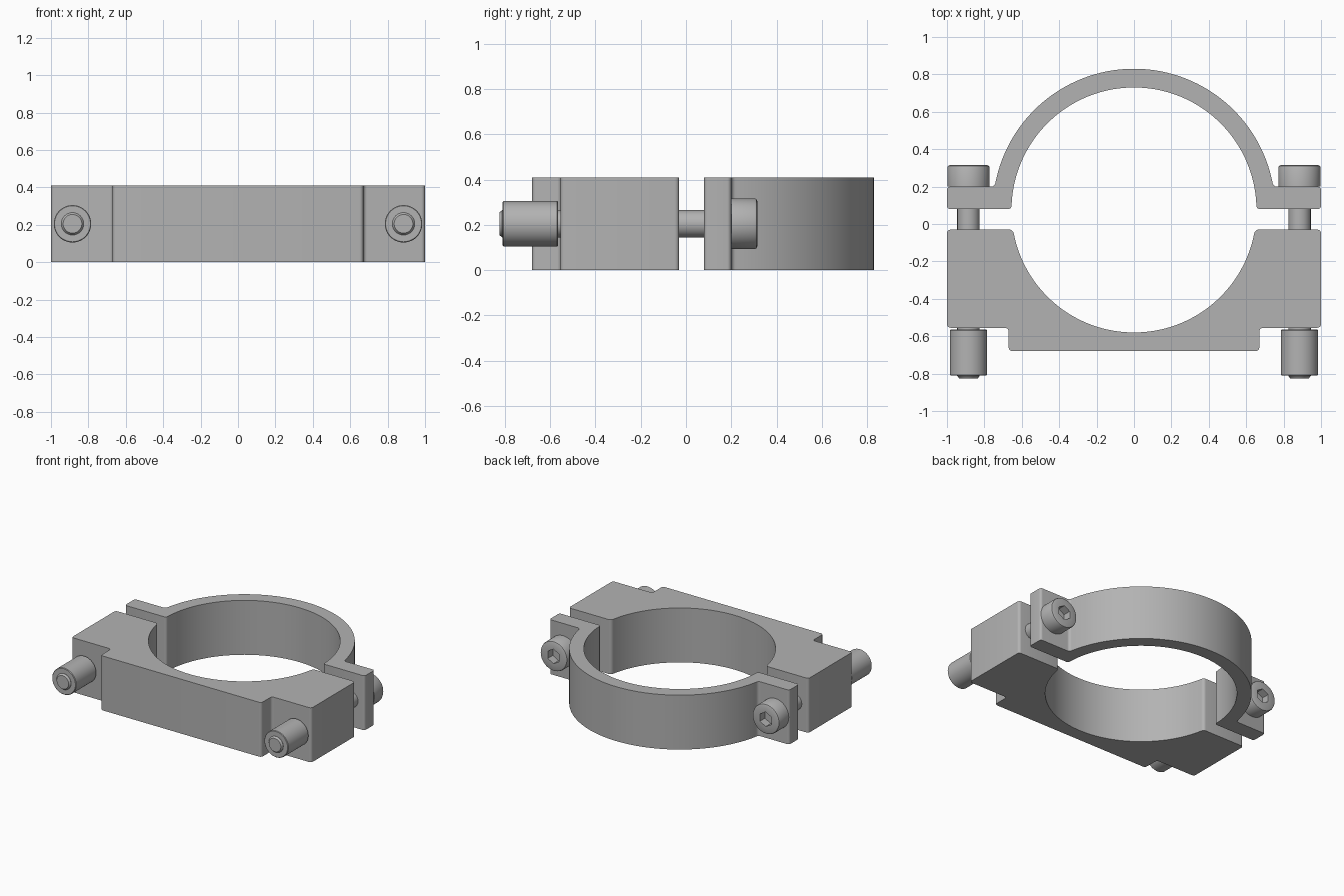
import bpy, bmesh
from math import pi, cos, sin, asin, radians, hypot
from mathutils import Matrix, Vector

cube = bpy.data.objects.get("Cube")
if cube:
    bpy.data.objects.remove(cube, do_unlink=True)

HEIGHT, BORE, OUTER, CENTRE_Y = 0.41, 0.655, 0.755, 0.075
BOLT_X, BOLT_Z = 0.885, 0.205

steel = bpy.data.materials.new("plain grey metal")
steel.use_nodes = True
GREY = (0.45, 0.45, 0.45, 1)
steel.diffuse_color = GREY
steel.node_tree.nodes["Principled BSDF"].inputs["Base Color"].default_value = GREY


def finish(name, bm):
    bmesh.ops.recalc_face_normals(bm, faces=bm.faces[:])
    mesh = bpy.data.meshes.new(name)
    bm.to_mesh(mesh)
    bm.free()
    mesh.materials.append(steel)
    obj = bpy.data.objects.new(name, mesh)
    bpy.context.collection.objects.link(obj)
    return obj


def smooth(obj):
    bpy.ops.object.select_all(action="DESELECT")
    obj.select_set(True)
    bpy.context.view_layer.objects.active = obj
    bpy.ops.object.shade_smooth_by_angle(angle=radians(30))


def arc(radius, start, end, steps=72):
    """Points around the clamp axis, from one angle to another."""
    angles = [start + (end - start) * i / steps for i in range(steps + 1)]
    return [(radius * cos(a), CENTRE_Y + radius * sin(a)) for a in angles]


def plate(name, outline, fillet=0.02):
    """Extrude an outline upward and round its vertical corners."""
    bm = bmesh.new()
    base = bm.faces.new([bm.verts.new((x, y, 0)) for x, y in outline])
    top = bmesh.ops.extrude_face_region(bm, geom=[base])["geom"]
    bmesh.ops.translate(bm, vec=(0, 0, HEIGHT),
                        verts=[v for v in top if isinstance(v, bmesh.types.BMVert)])
    bmesh.ops.recalc_face_normals(bm, faces=bm.faces[:])
    corners = [e for e in bm.edges
               if abs(e.verts[0].co.z - e.verts[1].co.z) > 0.1
               and e.calc_face_angle(0) > radians(30)]
    bmesh.ops.bevel(bm, geom=corners, offset=fillet, segments=5,
                    profile=0.5, affect="EDGES", clamp_overlap=True)
    smooth(finish(name, bm))


def lathe(name, profile, x, steps=48):
    """Turn a (radius, y) profile around a bolt axis."""
    bm = bmesh.new()
    verts = [bm.verts.new((r, y, 0)) for r, y in profile]
    edges = [bm.edges.new(pair) for pair in zip(verts, verts[1:])]
    bmesh.ops.spin(bm, geom=verts + edges, cent=(0, 0, 0), axis=(0, 1, 0),
                   angle=2 * pi, steps=steps)
    bmesh.ops.remove_doubles(bm, verts=bm.verts[:], dist=0.0001)
    bmesh.ops.translate(bm, vec=(x, 0, BOLT_Z), verts=bm.verts[:])
    return finish(name, bm)


def cut_socket(bolt, x, radius=0.055, depth=0.06, face_y=0.315):
    """Sink a hexagonal drive socket into the bolt head."""
    bm = bmesh.new()
    turn = Matrix.Translation((x, face_y, BOLT_Z)) @ Matrix.Rotation(pi / 2, 4, "X")
    bmesh.ops.create_cone(bm, cap_ends=True, segments=6, radius1=radius,
                          radius2=radius, depth=depth * 2, matrix=turn)
    cutter = finish("socket_cutter", bm)
    cutter.hide_render = True
    mod = bolt.modifiers.new("socket", "BOOLEAN")
    mod.operation, mod.object, mod.solver = "DIFFERENCE", cutter, "EXACT"
    bpy.context.view_layer.objects.active = bolt
    bpy.ops.object.modifier_apply(modifier=mod.name)
    bpy.data.objects.remove(cutter, do_unlink=True)


# Base block with its half bore and stepped foot
BLOCK_TOP = -0.03
dip = asin((BLOCK_TOP - CENTRE_Y) / BORE)
plate("base_block",
      arc(BORE, pi - dip, 2 * pi + dip)
      + [(1, BLOCK_TOP), (1, -0.555), (0.67, -0.555), (0.67, -0.68),
         (-0.67, -0.68), (-0.67, -0.555), (-1, -0.555), (-1, BLOCK_TOP)])

# Curved strap with a flat ear on each side
EAR_LOW, EAR_HIGH = 0.08, 0.2
inner = asin((EAR_LOW - CENTRE_Y) / BORE)
outer = asin((EAR_HIGH - CENTRE_Y) / OUTER)
plate("clamp_strap",
      arc(BORE, inner, pi - inner)
      + [(-1, EAR_LOW), (-1, EAR_HIGH)]
      + arc(OUTER, pi - outer, outer)
      + [(1, EAR_HIGH), (1, EAR_LOW)], fillet=0.018)

# Socket-head bolts and round nuts
BOLT = [(0, -0.825), (0.05, -0.825), (0.06, -0.812), (0.06, EAR_HIGH),
        (0.1125, EAR_HIGH), (0.1125, 0.303), (0.109, 0.311), (0.1, 0.315), (0, 0.315)]
NUT = [(0.058, -0.81), (0.096, -0.81), (0.1, -0.806), (0.1, -0.569),
       (0.096, -0.565), (0.058, -0.565), (0.058, -0.81)]
for side, x in (("left", BOLT_X), ("right", -BOLT_X)):
    bolt = lathe(side + "_bolt", BOLT, x)
    cut_socket(bolt, x)
    smooth(bolt)
    smooth(lathe(side + "_nut", NUT, x))
